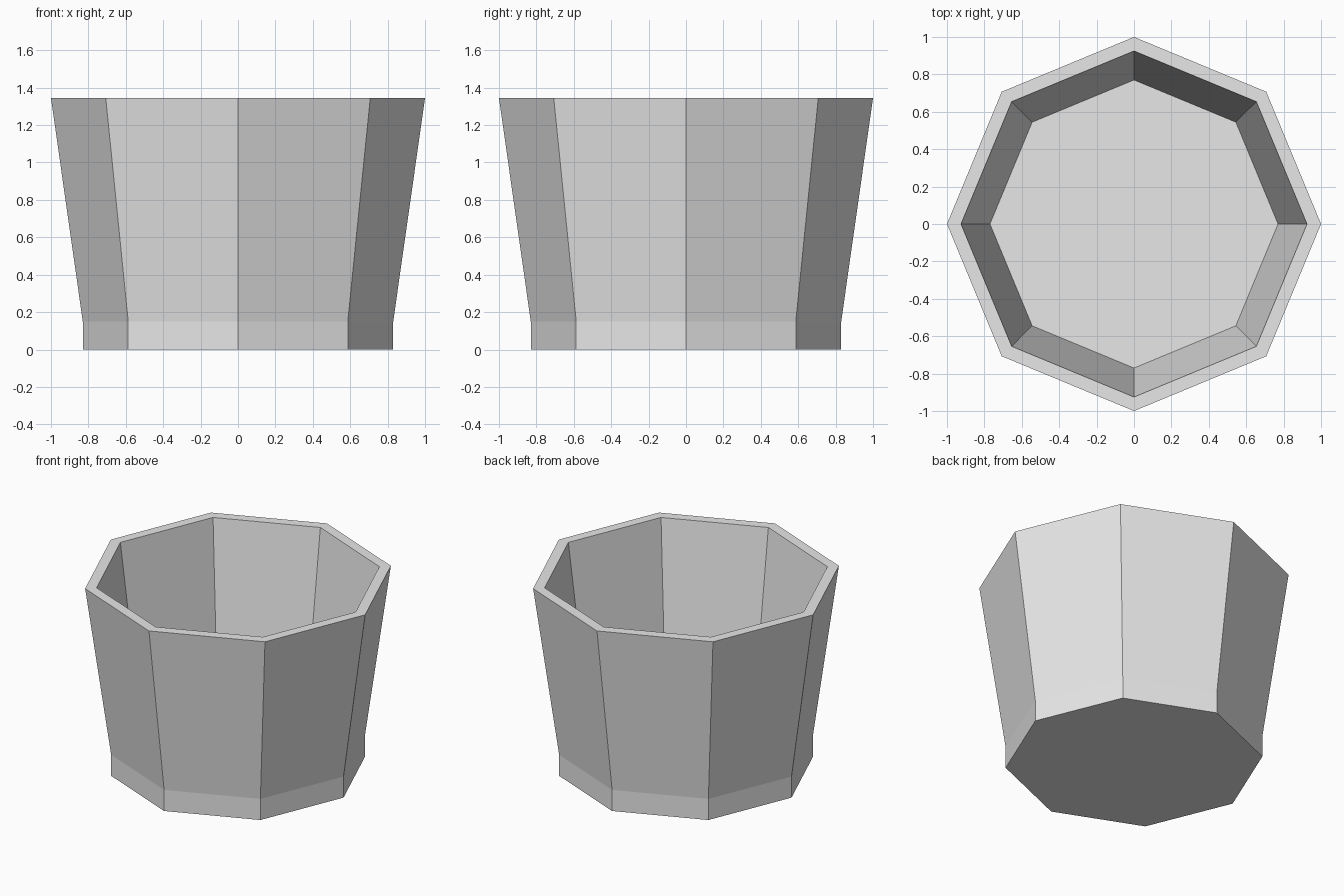
import bpy, bmesh
from math import cos, sin, pi

cube = bpy.data.objects.get("Cube")
if cube:
    bpy.data.objects.remove(cube, do_unlink=True)

SIDES = 8
# Wall profile (radius, height): foot, band, rim, then down the inside to the floor
PROFILE = [(0.83, 0), (0.83, 0.15), (1.0, 1.345), (0.925, 1.345), (0.77, 0.15)]

# Plain grey material
grey = bpy.data.materials.new("light_grey")
grey.use_nodes = True
colour = (0.8, 0.8, 0.8, 1)
grey.diffuse_color = colour
grey.node_tree.nodes["Principled BSDF"].inputs["Base Color"].default_value = colour

# Octagonal pot: rings joined by flat wall panels
bm = bmesh.new()
rings = []
for r, z in PROFILE:
    angles = [2 * pi * i / SIDES for i in range(SIDES)]
    rings.append([bm.verts.new((r * cos(a), r * sin(a), z)) for a in angles])
for low, high in zip(rings, rings[1:]):
    for i in range(SIDES):
        j = (i + 1) % SIDES
        bm.faces.new((low[i], low[j], high[j], high[i]))

# Underside and inner floor
bm.faces.new(rings[0][::-1])
bm.faces.new(rings[-1])
bmesh.ops.recalc_face_normals(bm, faces=bm.faces)

mesh = bpy.data.meshes.new("pot")
bm.to_mesh(mesh)
bm.free()
mesh.materials.append(grey)
pot = bpy.data.objects.new("pot", mesh)
bpy.context.collection.objects.link(pot)
